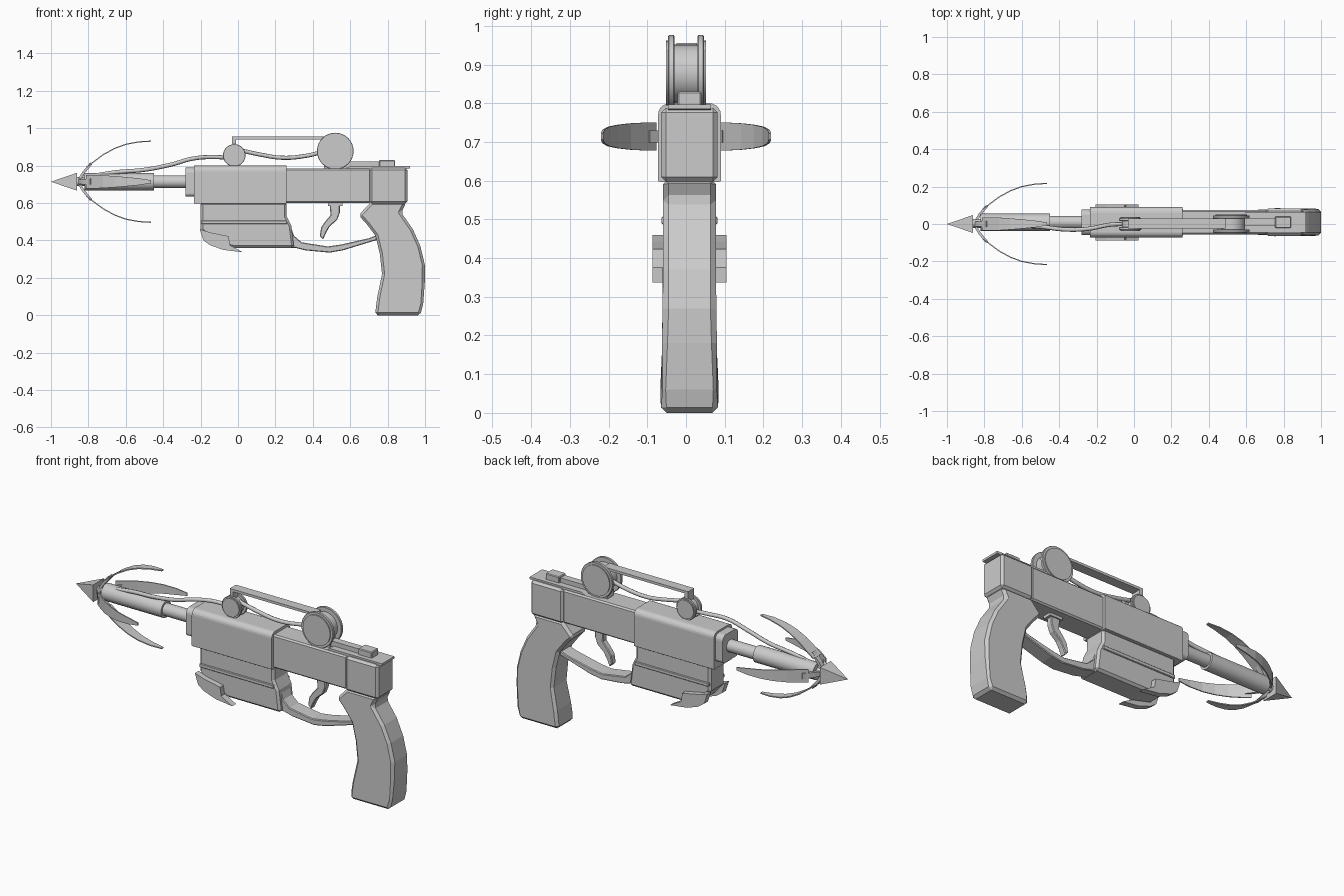
import bpy, bmesh, math
from mathutils import Vector, Matrix

if "Cube" in bpy.data.objects:
    bpy.data.objects.remove(bpy.data.objects["Cube"])

CY = 0.009          # body centre line in y
AXZ = 0.714         # barrel axis height


def finish(name, bm, smooth=False, bevel=0, segs=1):
    bmesh.ops.recalc_face_normals(bm, faces=bm.faces)
    me = bpy.data.meshes.new(name)
    bm.to_mesh(me)
    bm.free()
    ob = bpy.data.objects.new(name, me)
    bpy.context.collection.objects.link(ob)
    if bevel:
        m = ob.modifiers.new("bevel", 'BEVEL')
        m.width, m.segments, m.limit_method = bevel, segs, 'ANGLE'
        m.angle_limit = math.radians(50)
    if smooth:
        bpy.ops.object.select_all(action='DESELECT')
        ob.select_set(True)
        bpy.context.view_layer.objects.active = ob
        bpy.ops.object.shade_smooth_by_angle(angle=math.radians(35))
    return ob


def prism(name, pts, a, b, axis='y', bevel=0, width=None):
    """Extrude an (x,z) outline along y, or a (y,z) outline along x."""
    bm = bmesh.new()
    rings = []
    for d in (a, b):
        rings.append([bm.verts.new((u, d, w) if axis == 'y' else (d, u, w)) for u, w in pts])
    n = len(pts)
    bm.faces.new(rings[0])
    bm.faces.new(rings[1][::-1])
    for i in range(n):
        j = (i + 1) % n
        bm.faces.new((rings[0][i], rings[0][j], rings[1][j], rings[1][i]))
    if width:
        for v in bm.verts:
            v.co.y = CY + (1 if v.co.y > CY else -1) * width(v.co.z)
    return finish(name, bm, bevel=bevel)


def slab(name, pts, half, bevel=0, cy=CY, width=None):
    return prism(name, pts, cy - half, cy + half, 'y', bevel, width)


def box(name, x0, x1, half, z0, z1, bevel=0, cy=CY):
    return slab(name, [(x0, z0), (x1, z0), (x1, z1), (x0, z1)], half, bevel, cy)


def rod(name, c, r1, r2, length, axis, sides=24, bevel=0, smooth=True):
    bm = bmesh.new()
    bmesh.ops.create_cone(bm, cap_ends=True, segments=sides, radius1=r1, radius2=r2, depth=length)
    rot = Matrix.Rotation(math.pi / 2, 4, 'Y' if axis == 'x' else 'X')
    bmesh.ops.transform(bm, matrix=Matrix.Translation(c) @ rot, verts=bm.verts)
    return finish(name, bm, smooth, bevel)


def rope(name, pts, r):
    cu = bpy.data.curves.new(name, 'CURVE')
    cu.dimensions, cu.bevel_depth, cu.bevel_resolution = '3D', r, 2
    cu.use_fill_caps, cu.resolution_u = True, 6
    sp = cu.splines.new('BEZIER')
    sp.bezier_points.add(len(pts) - 1)
    for p, co in zip(sp.bezier_points, pts):
        p.co = co
        p.handle_left_type = p.handle_right_type = 'AUTO'
    ob = bpy.data.objects.new(name, cu)
    bpy.context.collection.objects.link(ob)


def rounded(hw, z0, z1, rt, rb, n=5):
    """(y,z) outline with rounded top and bottom corners."""
    out = []
    for sy, z, r, start in ((1, z1, rt, 0), (-1, z1, rt, 90), (-1, z0, rb, 180), (1, z0, rb, 270)):
        cz = z - r if z == z1 else z + r
        for i in range(n + 1):
            t = math.radians(start + 90 * i / n)
            out.append((CY + sy * (hw - r) + r * math.cos(t), cz + r * math.sin(t)))
    return out


# Main body: front housing, nose collar, receiver, rear block
prism("front_housing", rounded(0.081, 0.597, 0.80, 0.03, 0.004), -0.235, 0.258, 'x')
prism("nose_collar", rounded(0.068, 0.635, 0.79, 0.03, 0.02), -0.28, -0.23, 'x')
box("receiver", 0.25, 0.71, 0.065, 0.60, 0.785, 0.008)
box("rear_block", 0.705, 0.905, 0.073, 0.597, 0.788, 0.012)
slab("top_plate", [(0.57, 0.78), (0.88, 0.78), (0.92, 0.785), (0.92, 0.797), (0.60, 0.797)], 0.055)

# Lower housing with a thin side rail
slab("lower_housing", [(-0.2, 0.605), (-0.2, 0.46), (-0.14, 0.39), (-0.02, 0.36), (0.30, 0.36),
                       (0.285, 0.48), (0.26, 0.53), (0.26, 0.605)], 0.066, 0.012)
box("side_rail", -0.195, 0.262, 0.072, 0.487, 0.508, 0.003)

# Flared fins on both sides of the lower housing
fin = [(-0.205, 0.46), (-0.15, 0.443), (-0.05, 0.423), (-0.043, 0.375), (0.025, 0.337),
       (-0.08, 0.35), (-0.15, 0.375), (-0.185, 0.40)]
for s, side in ((1, "left"), (-1, "right")):
    prism("fin_" + side, fin, CY + s * 0.062, CY + s * 0.096)

# Trigger guard and trigger
slab("trigger_guard", [(0.25, 0.362), (0.31, 0.36), (0.36, 0.347), (0.49, 0.335), (0.56, 0.347),
                       (0.75, 0.405), (0.75, 0.432), (0.70, 0.412), (0.55, 0.378), (0.48, 0.368),
                       (0.34, 0.39), (0.30, 0.425), (0.265, 0.52), (0.25, 0.53)], 0.042, 0.004)
box("trigger_mount", 0.48, 0.56, 0.025, 0.585, 0.61)
slab("trigger", [(0.49, 0.59), (0.545, 0.59), (0.545, 0.55), (0.53, 0.51), (0.49, 0.475), (0.47, 0.44),
                 (0.455, 0.405), (0.437, 0.425), (0.445, 0.47), (0.465, 0.50), (0.495, 0.535)], 0.018, 0.004)

# Pistol grip, flaring wider toward the butt
def grip_width(z):
    return 0.073 if z < 0.03 else 0.068 + 0.0075 * max(0, min(1, (0.25 - z) / 0.19))

slab("grip", [(0.71, 0.605), (0.645, 0.535), (0.69, 0.485), (0.735, 0.425), (0.758, 0.33), (0.77, 0.22),
              (0.745, 0.10), (0.738, 0.05), (0.733, 0), (0.975, 0), (0.99, 0.06), (0.999, 0.18),
              (0.999, 0.27), (0.975, 0.37), (0.935, 0.46), (0.89, 0.525), (0.873, 0.55), (0.9, 0.605)],
     0.07, 0.014, width=grip_width)

# Barrel and grapple head
rod("barrel", (-0.36, CY, AXZ), 0.034, 0.034, 0.22, 'x')
rod("grapple_shaft", (-0.635, CY, AXZ), 0.046, 0.046, 0.37, 'x')
rod("grapple_hub", (-0.84, 0.003, AXZ), 0.024, 0.024, 0.06, 'x', 12)
bm = bmesh.new()
base = [bm.verts.new((-0.86, y, AXZ + z)) for y, z in ((-.048, -.048), (.048, -.048), (.048, .048), (-.048, .048))]
tip = bm.verts.new((-1, 0, AXZ))
bm.faces.new(base)
for i in range(4):
    bm.faces.new((base[i], base[(i + 1) % 4], tip))
finish("arrow_tip", bm)

# Four curved blades: stations are (x, radius, half width)
stations = [(-0.81, 0.078, 0.036), (-0.77, 0.108, 0.036), (-0.72, 0.145, 0.034), (-0.66, 0.178, 0.030),
            (-0.60, 0.20, 0.025), (-0.53, 0.213, 0.018), (-0.465, 0.217, 0.008)]
arm = [(-0.85, 0.01, 0.012), (-0.825, 0.05, 0.014), (-0.785, 0.098, 0.016)]
for k in range(4):
    rot = Matrix.Rotation(k * math.pi / 2, 4, 'X')
    for label, rows, thick in (("blade", stations, 0.006), ("blade_arm", arm, 0.014)):
        bm = bmesh.new()
        prev = None
        for x, r, w in rows:
            cur = [bm.verts.new(Vector((0, 0, AXZ)) + rot @ Vector((x, s * w, r))) for s in (-1, 1)]
            if prev:
                bm.faces.new((prev[0], prev[1], cur[1], cur[0]))
            prev = cur
        ob = finish(f"{label}_{k + 1}", bm)
        m = ob.modifiers.new("thickness", 'SOLIDIFY')
        m.thickness, m.offset = thick, 0

# Pulleys: paired discs with raised caps, hub and axle
for name, x, z, r, y, t in (("front_pulley", -0.02, 0.855, 0.06, 0.024, 0.014),
                            ("rear_pulley", 0.52, 0.878, 0.098, 0.038, 0.016)):
    rod(name + "_hub", (x, 0, z), r * 0.75, r * 0.75, 2 * y, 'y')
    for s, side in ((1, "left"), (-1, "right")):
        rod(f"{name}_disc_{side}", (x, s * y, z), r, r, t, 'y', 32, 0.002)
        rod(f"{name}_cap_{side}", (x, s * (y + t / 2), z), r * 0.86, r * 0.86, 0.012, 'y', 32)

# Bridge between pulleys
box("bridge_bar", -0.033, 0.49, 0.027, 0.941, 0.955, 0, 0.002)
box("bridge_post", -0.033, -0.012, 0.027, 0.89, 0.955, 0, 0.002)
box("pulley_mount", 0.46, 0.58, 0.026, 0.78, 0.83)

# Rear sight and its rail
box("rear_sight", 0.755, 0.84, 0.031, 0.79, 0.83, 0.004)
box("sight_rail", 0.57, 0.76, 0.02, 0.79, 0.822)

# Rope from the rear pulley, over the front pulley, to the grapple head
rope("rope_rear", [(0.46, 0, 0.875), (0.36, 0, 0.852), (0.24, 0, 0.842), (0.13, 0, 0.857), (0.0, 0, 0.885)], 0.011)
rope("rope_front", [(-0.03, 0, 0.84), (-0.13, -0.004, 0.846), (-0.24, -0.025, 0.838), (-0.36, -0.03, 0.805),
                    (-0.50, -0.015, 0.778), (-0.66, -0.005, 0.764), (-0.83, 0, 0.735)], 0.011)
